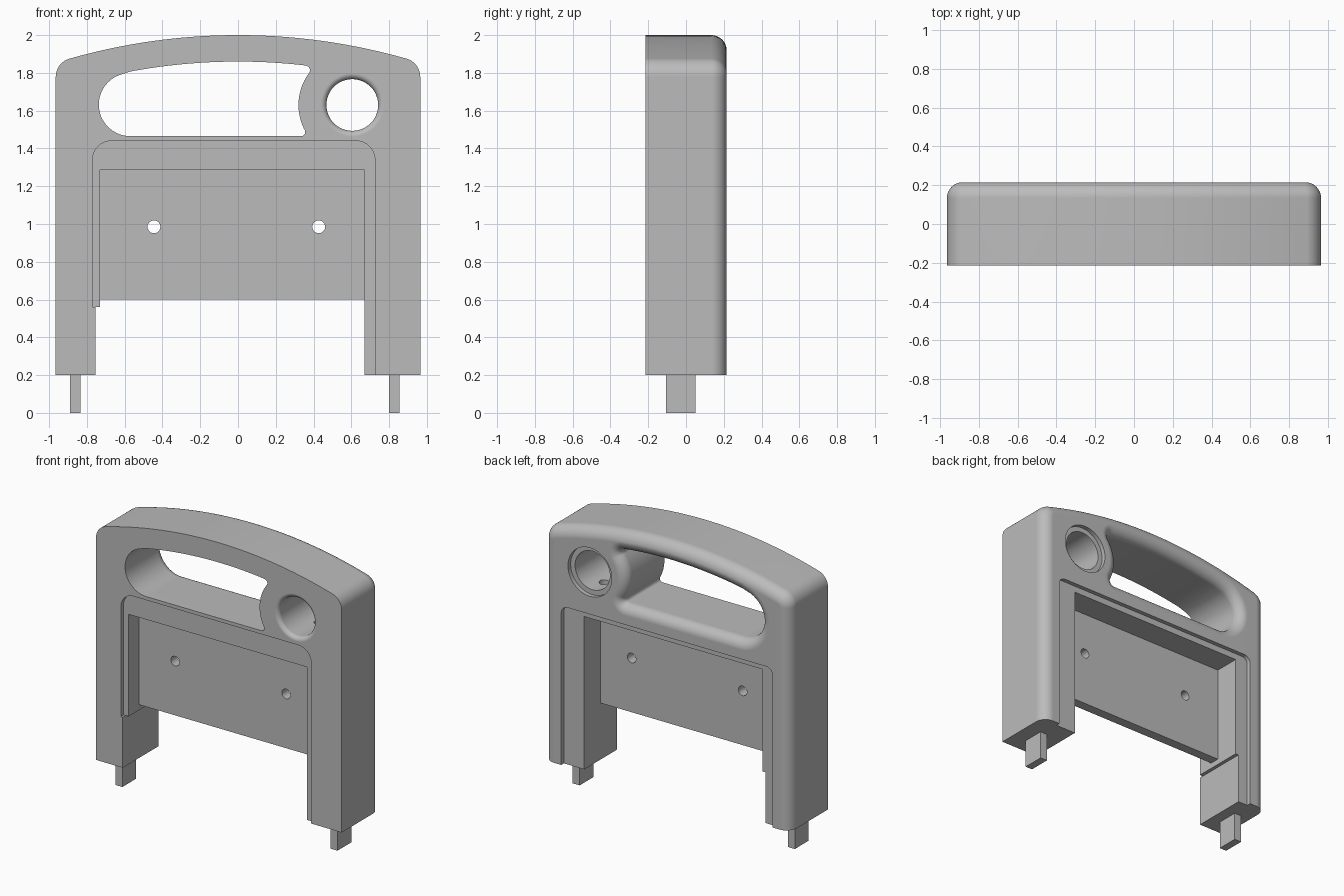
import bpy, bmesh, math
from math import pi, sin, cos

if "Cube" in bpy.data.objects:
    bpy.data.objects.remove(bpy.data.objects["Cube"])

grey = bpy.data.materials.new("plain_grey")
grey.use_nodes = True
COLOUR = (0.5, 0.5, 0.5, 1)
grey.diffuse_color = COLOUR
grey.node_tree.nodes["Principled BSDF"].inputs["Base Color"].default_value = COLOUR

FRONT, BACK = -0.215, 0.215
FLOOR = 0.2
STEP = 0.03
RING = (0.605, 1.63)


def loft(name, loops):
    """Solid through matching loops of 3D points, capped at both ends."""
    bm = bmesh.new()
    rows = [[bm.verts.new(p) for p in loop] for loop in loops]
    n = len(rows[0])
    for a, b in zip(rows, rows[1:]):
        for i in range(n):
            j = (i + 1) % n
            bm.faces.new((a[i], a[j], b[j], b[i]))
    bm.faces.new(rows[0][::-1])
    bm.faces.new(rows[-1])
    bmesh.ops.recalc_face_normals(bm, faces=bm.faces)
    mesh = bpy.data.meshes.new(name)
    bm.to_mesh(mesh)
    bm.free()
    mesh.materials.append(grey)
    ob = bpy.data.objects.new(name, mesh)
    bpy.context.collection.objects.link(ob)
    return ob


def at(pts, y):
    return [(x, y, z) for x, z in pts]


def prism(name, pts, y0, y1):
    return loft(name, [at(pts, y0), at(pts, y1)])


def box(name, x0, x1, y0, y1, z0, z1):
    return prism(name, [(x0, z0), (x1, z0), (x1, z1), (x0, z1)], y0, y1)


def arc(cx, cz, r, a0, a1, n):
    return [(cx + r * cos(a0 + (a1 - a0) * i / n),
             cz + r * sin(a0 + (a1 - a0) * i / n)) for i in range(n + 1)]


def rounded(pts, radii, n=10):
    """Replace corners that have a radius by tangent arcs."""
    out = []
    for i, (p, r) in enumerate(zip(pts, radii)):
        if not r:
            out.append(p)
            continue
        ends = []
        for q in (pts[i - 1], pts[(i + 1) % len(pts)]):
            d = math.dist(p, q)
            ends.append(((q[0] - p[0]) / d, (q[1] - p[1]) / d))
        (ax, az), (bx, bz) = ends
        half = math.acos(ax * bx + az * bz) / 2
        t, h = r / math.tan(half), r / sin(half)
        mx, mz = ax + bx, az + bz
        m = math.hypot(mx, mz)
        cx, cz = p[0] + mx / m * h, p[1] + mz / m * h
        a0 = math.atan2(p[1] + az * t - cz, p[0] + ax * t - cx)
        a1 = math.atan2(p[1] + bz * t - cz, p[0] + bx * t - cx)
        sweep = (a1 - a0 + pi) % (2 * pi) - pi
        out += arc(cx, cz, r, a0, a0 + sweep, n)
    return out


def offset(pts, d):
    """Move a counter-clockwise outline outwards by d."""
    out = []
    for i, p in enumerate(pts):
        a, b = pts[i - 1], pts[(i + 1) % len(pts)]
        la, lb = math.dist(a, p), math.dist(p, b)
        n1 = ((p[1] - a[1]) / la, (a[0] - p[0]) / la)
        n2 = ((b[1] - p[1]) / lb, (p[0] - b[0]) / lb)
        k = d / (1 + n1[0] * n2[0] + n1[1] * n2[1])
        out.append((p[0] + (n1[0] + n2[0]) * k, p[1] + (n1[1] + n2[1]) * k))
    return out


def fillet(r, n=8):
    """Pairs of (inset, distance from the face) along a quarter round."""
    return [(r * (1 - cos(i / n * pi / 2)), r * (1 - sin(i / n * pi / 2)))
            for i in range(n + 1)]


# Body: arched outline with a rounded back rim
BOW = 3.25
half = math.asin(0.965 / BOW)
top = arc(0, 2 - BOW, BOW, pi / 2 - half, pi / 2 + half, 40)
outline = [(-0.965, FLOOR), (0.965, FLOOR)] + top
outline = rounded(outline, [0, 0, 0.1] + [0] * 39 + [0.1])
# drop arch points swallowed by the corner rounds
outline = [p for p in outline if p not in top or abs(p[0]) < 0.87]
loops = [at(outline, FRONT)]
for inset, depth in fillet(0.08):
    ring = [(x, z if z0 > FLOOR else FLOOR)
            for (x, z), (_, z0) in zip(offset(outline, -inset), outline)]
    loops.append(at(ring, BACK - depth))
body = loft("body", loops)

# Handle opening, flared at the back
R = BOW - 0.14
cz = 2 - BOW
grip = arc(-0.57, 1.632, 0.167, 1.8, 1.5 * pi, 20)
bite = arc(*RING, 0.285, pi + 0.62, pi - 0.73, 16)
low = (RING[0] - math.sqrt(0.285 ** 2 - 0.165 ** 2), 1.465)
bite = [p for p in bite if 1.505 < p[1] < 1.805]
high = (0.394, cz + math.sqrt(R * R - 0.394 ** 2))
roof = [(x / 100, cz + math.sqrt(R * R - (x / 100) ** 2)) for x in range(33, -58, -6)]
raw = grip + [low] + bite + [high] + roof
radii = [0] * len(grip) + [0.022] + [0] * len(bite) + [0.025] + [0] * len(roof)
opening = rounded(raw, radii, 6)
loops = [at(opening, FRONT - 0.1), at(opening, BACK - 0.07)]
loops += [at(offset(opening, inset), BACK - depth) for inset, depth in fillet(0.07)[1:]]
loops.append(at(offset(opening, 0.07), BACK + 0.05))
cutters = [loft("handle_cutter", loops)]


# Round socket: softened front rim, counterbored back
def circle(c, r, n=48):
    return arc(*c, r, 0, 2 * pi * (n - 1) / n, n - 1)


loops = [at(circle(RING, 0.167), FRONT - 0.05)]
loops += [at(circle(RING, 0.137 + i), FRONT + d) for i, d in fillet(0.03)[::-1]]
loops += [at(circle(RING, 0.137), BACK + 0.1)]
cutters += [loft("socket_cutter", loops),
            prism("counterbore_cutter", circle(RING, 0.172), BACK - STEP, BACK + 0.1)]

# Shallow steps around the panel on both sides
front_step = rounded([(-0.755, 0), (0.725, 0), (0.725, 1.44), (-0.77, 1.44),
                      (-0.77, 0.56), (-0.755, 0.56)], [0, 0, 0.1, 0.1, 0, 0])
back_step = rounded([(-0.83, 0), (0.83, 0), (0.83, 1.33), (-0.83, 1.33)],
                    [0, 0, 0.05, 0.05])
cutters += [prism("front_step_cutter", front_step, FRONT - 0.1, FRONT + STEP),
            prism("back_step_cutter", back_step, BACK - STEP, BACK + 0.1)]

# Pockets leaving a thin panel, and the gap between the legs
L, Rt = -0.73, 0.67
cutters += [box("front_pocket_cutter", L, Rt, -0.4, -0.07, 0, 1.285),
            box("back_pocket_cutter", L, Rt, 0, 0.4, 0.05, 1.285),
            box("gap_cutter", L, Rt, -0.5, 0.5, -0.1, 0.6),
            box("leg_relief_cutter", -0.755, 0.1, -0.6, 0.6, -0.15, 0.56)]

# Screw holes and the channel below the socket
for x in (-0.445, 0.427):
    cutters.append(prism("screw_cutter", circle((x, 0.985), 0.034, 24), -0.45, 0.45))
duct = circle((RING[0], 0.05), 0.035, 24)
cutters.append(loft("duct_cutter", [[(x, y, z) for x, y in duct] for z in (1.2, 1.6)]))

for c in cutters:
    c.hide_render = True
    mod = body.modifiers.new(c.name, "BOOLEAN")
    mod.operation, mod.solver, mod.object = "DIFFERENCE", "EXACT", c

bpy.context.view_layer.update()
result = bpy.data.meshes.new_from_object(
    body.evaluated_get(bpy.context.evaluated_depsgraph_get()))
body.modifiers.clear()
body.data = result
for c in cutters:
    bpy.data.objects.remove(c)

# Mounting pegs under the legs
box("right_peg", -0.89, -0.835, -0.105, 0.05, 0, FLOOR)
box("left_peg", 0.80, 0.855, -0.105, 0.05, 0, FLOOR)

bpy.ops.object.select_all(action="DESELECT")
body.select_set(True)
bpy.context.view_layer.objects.active = body
bpy.ops.object.shade_smooth_by_angle(angle=math.radians(30))
weighted = body.modifiers.new("even_shading", "WEIGHTED_NORMAL")
weighted.keep_sharp = True
